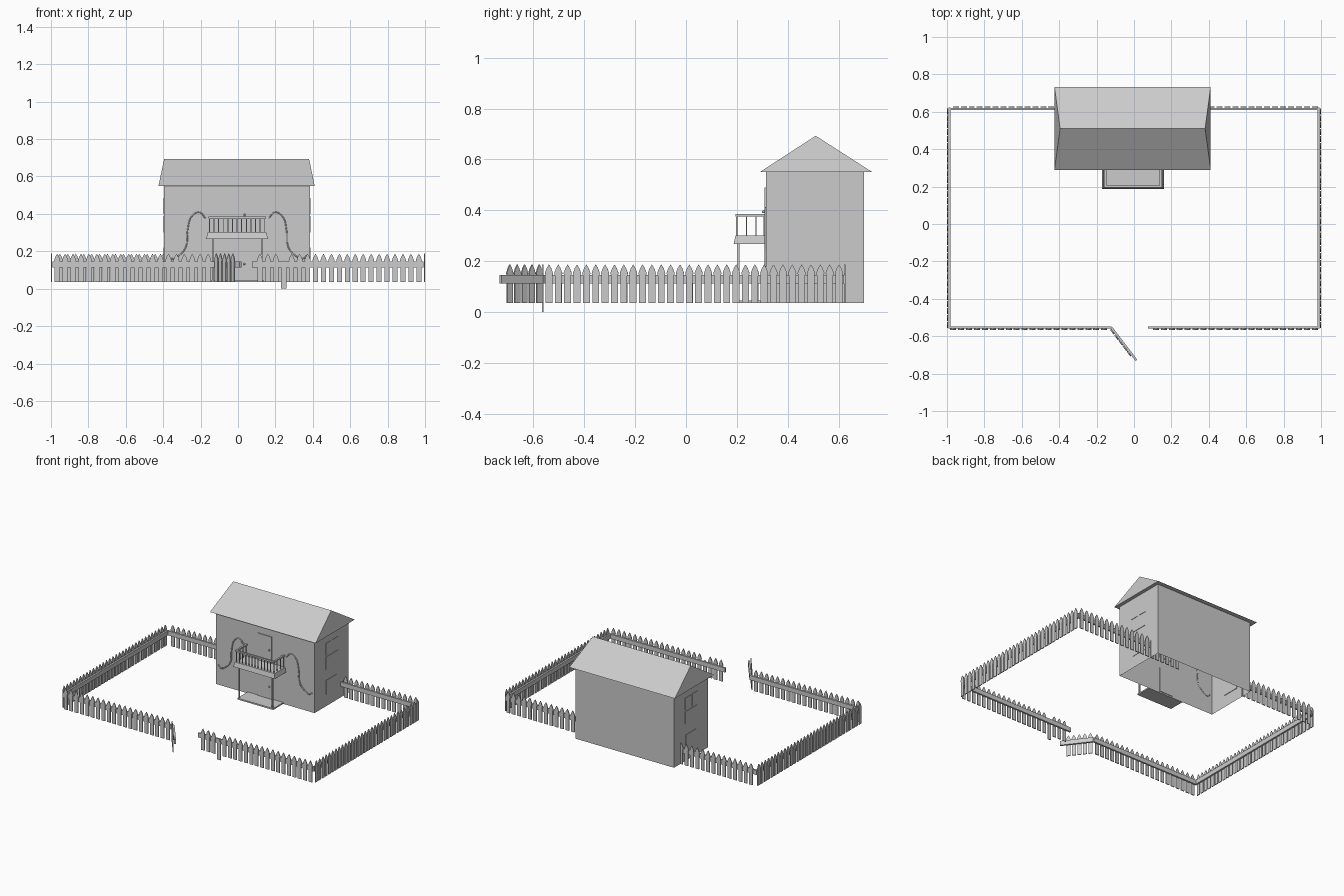
import bpy, bmesh
from mathutils import Vector

if "Cube" in bpy.data.objects:
    bpy.data.objects.remove(bpy.data.objects["Cube"])


def finish(name, bm, normals=True):
    if normals:
        bmesh.ops.recalc_face_normals(bm, faces=bm.faces)
    me = bpy.data.meshes.new(name)
    bm.to_mesh(me)
    bm.free()
    ob = bpy.data.objects.new(name, me)
    bpy.context.collection.objects.link(ob)
    return ob


def add_box(bm, x, y, z, taper=0.0):
    """Box from (min, max) ranges; taper pulls the top inward."""
    rings = []
    for k, t in ((0, 0), (1, taper)):
        pts = [(x[0] + t, y[0] + t), (x[1] - t, y[0] + t), (x[1] - t, y[1]), (x[0] + t, y[1])]
        rings.append([bm.verts.new((px, py, z[k])) for px, py in pts])
    a, b = rings
    bm.faces.new(a[::-1])
    bm.faces.new(b)
    for i in range(4):
        j = (i + 1) % 4
        bm.faces.new((a[i], a[j], b[j], b[i]))


def boxes(name, items):
    bm = bmesh.new()
    for it in items:
        add_box(bm, *it)
    return finish(name, bm)


def add_prism(bm, profile, org, d, n, thick):
    """Extrude an (along, z) profile along n, centred on org."""
    front = [bm.verts.new(org + d * u + n * thick / 2 + Vector((0, 0, z))) for u, z in profile]
    back = [bm.verts.new(org + d * u - n * thick / 2 + Vector((0, 0, z))) for u, z in profile]
    bm.faces.new(front)
    bm.faces.new(back[::-1])
    for i in range(len(profile)):
        j = (i + 1) % len(profile)
        bm.faces.new((front[i], back[i], back[j], front[j]))


PICKET = [(-.0135, .035), (.0135, .035), (.0135, .142), (.016, .153),
          (.009, .172), (0, .187), (-.009, .172), (-.016, .153), (-.0135, .142)]


def fence(name, p0, p1, first, step, count, dropped=()):
    """Rail from p0 to p1 with pickets on the right-hand side."""
    p0, p1 = Vector((*p0, 0)), Vector((*p1, 0))
    d = (p1 - p0).normalized()
    n = Vector((d.y, -d.x, 0))
    bm = bmesh.new()
    length = (p1 - p0).length
    rail = [(0, .113), (length, .113), (length, .145), (0, .145)]
    add_prism(bm, rail, p0, d, n, .012)
    for i in range(count):
        org = p0 + d * (first + i * step) + n * .010
        if i in dropped:
            org.z -= .035
        add_prism(bm, PICKET, org, d, n, .006)
    return finish(name, bm)


# Fence runs, going round the garden, plus the open gate
fence("front_fence_left", (-.987, -.553), (-.12, -.553), .02, .0425, 20)
fence("front_fence_right", (.075, -.553), (.987, -.553), .042, .0425, 21, dropped=(3,))
fence("right_fence", (.987, -.559), (.987, .622), .02, .0368, 32)
fence("back_fence_right", (.987, .615), (.10, .615), .02, .0425, 20)
fence("back_fence_left", (-.38, .615), (-.987, .615), .02, .0425, 14)
fence("left_fence", (-.987, .622), (-.987, -.559), .02, .0368, 32)
fence("gate", (-.12, -.555), (.013, -.729), .02, .0365, 5)

# House walls, open at top and bottom
X0, X1, Y0, Y1 = -.395, .385, .315, .70
bm = bmesh.new()
corners = [(X0, Y0), (X1, Y0), (X1, Y1), (X0, Y1)]
low = [bm.verts.new((x, y, .035)) for x, y in corners]
top = [bm.verts.new((x, y, .553)) for x, y in corners]
for i in range(4):
    j = (i + 1) % 4
    bm.faces.new((low[i], low[j], top[j], top[i]))
finish("house_walls", bm, False)

# Roof with slightly sloping ends
bm = bmesh.new()
e = [bm.verts.new((x, y, .55)) for x, y in ((-.425, .29), (.41, .29), (.41, .733), (-.425, .733))]
r = [bm.verts.new((x, .51, .693)) for x in (-.395, .38)]
for f in ((e[0], e[1], r[1], r[0]), (e[2], e[3], r[0], r[1]),
          (e[1], e[2], r[1]), (e[3], e[0], r[0]), e[::-1]):
    bm.faces.new(f)
finish("roof", bm)

# Windows on both end walls
for side, (a, b) in (("right", (X1 - .004, X1 + .003)), ("left", (X0 - .003, X0 + .004))):
    boxes("windows_" + side, [
        ((a, b), (.437, .496), (.40, .485)),
        ((a, b), (.515, .576), (.40, .485)),
        ((a, b), (.437, .576), (.30, .388)),
        ((a, b), (.445, .567), (.12, .22))])

# Doors with knobs
for name, z0, z1 in (("front_door", .045, .22), ("balcony_door", .30, .49)):
    boxes(name, [((-.062, .048), (.309, .319), (z0, z1))])
    bpy.ops.mesh.primitive_uv_sphere_add(segments=10, ring_count=6, radius=.006,
                                         location=(.034, .305, (z0 + z1) / 2))
    bpy.context.object.name = name + "_knob"
    bpy.ops.object.shade_smooth()

# Porch slab, balcony floor and supporting posts
boxes("porch_slab", [((-.145, .138), (.20, .315), (.035, .045))])
boxes("balcony_floor", [((-.17, .16), (.187, .315), (.267, .30), .008)])
boxes("balcony_posts", [((x - .004, x + .004), (.203, .211), (.04, .27)) for x in (-.135, .127)])

# Balcony railing
L, R, F = -.153, .143, .200
bars = [((L - .006, R + .006), (F - .006, F + .006), (.376, .386))]
for x in (L, R):
    bars.append(((x - .006, x + .006), (F + .006, .315), (.376, .386)))
N = 13
for i in range(N):
    x = L + (R - L) * i / (N - 1)
    bars.append(((x - .0025, x + .0025), (F - .0025, F + .0025), (.30, .378)))
for x in (L, R):
    for y in (.238, .275, .308):
        bars.append(((x - .0025, x + .0025), (y - .0025, y + .0025), (.30, .378)))
boxes("balcony_railing", bars)

# Curling vines on the front wall, mirrored about the balcony
VINE = [(.164, .376), (.196, .408), (.235, .39), (.26, .31),
        (.268, .225), (.306, .178), (.345, .16), (.368, .178)]
for side, s in (("right", 1), ("left", -1)):
    cu = bpy.data.curves.new("vine_" + side, 'CURVE')
    cu.dimensions = '3D'
    cu.bevel_depth = .004
    cu.bevel_resolution = 1
    cu.resolution_u = 5
    sp = cu.splines.new('BEZIER')
    sp.bezier_points.add(len(VINE) - 1)
    for p, (x, z) in zip(sp.bezier_points, VINE):
        p.co = (-.005 + s * (x + .005), .313, z)
        p.handle_left_type = p.handle_right_type = 'AUTO'
    bpy.context.collection.objects.link(bpy.data.objects.new("vine_" + side, cu))
